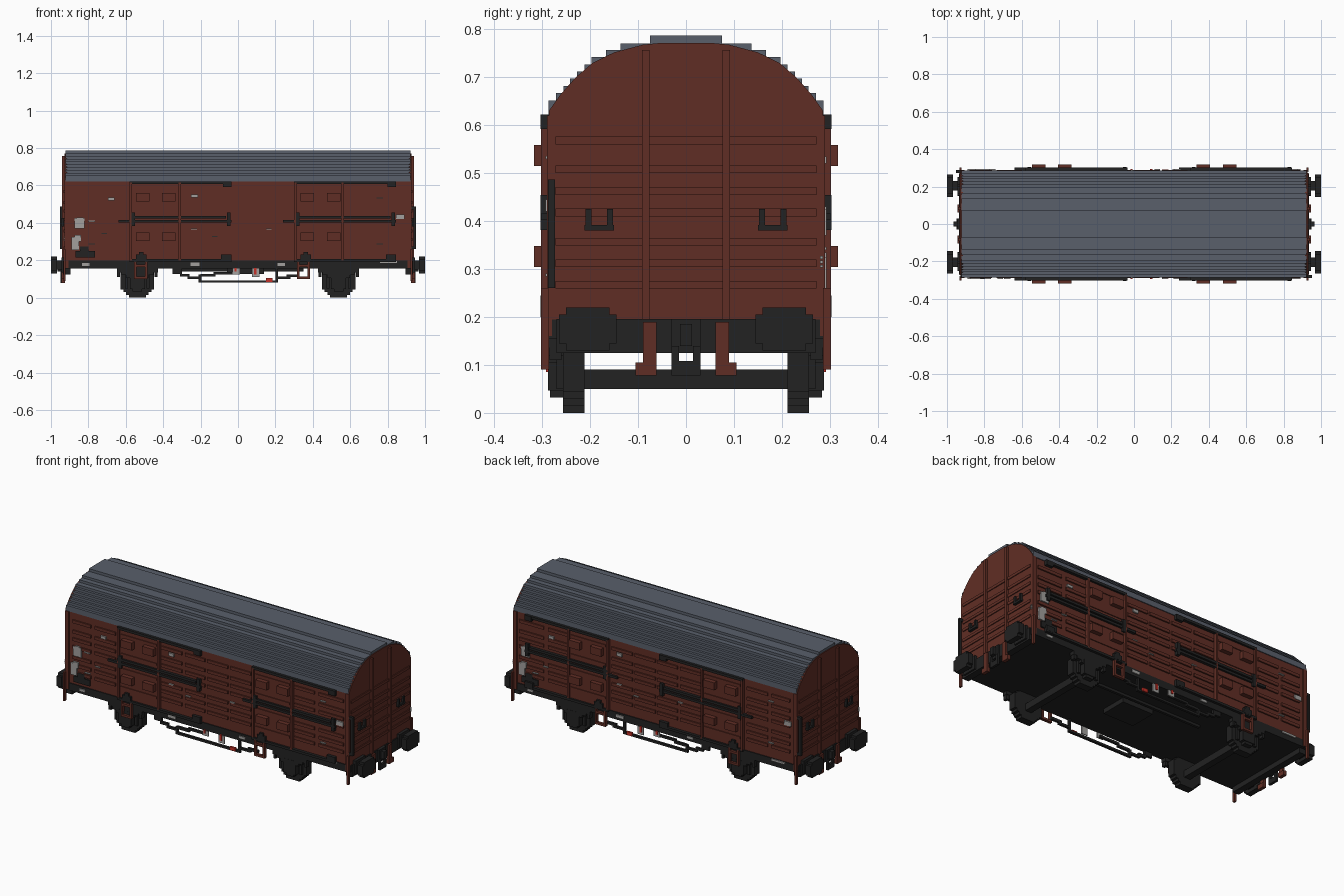
import bpy, bmesh, math

if "Cube" in bpy.data.objects:
    bpy.data.objects.remove(bpy.data.objects["Cube"])


def material(name, rgb):
    m = bpy.data.materials.new(name)
    m.use_nodes = True
    m.diffuse_color = (*rgb, 1)
    bsdf = m.node_tree.nodes["Principled BSDF"]
    bsdf.inputs["Base Color"].default_value = (*rgb, 1)
    bsdf.inputs["Roughness"].default_value = 0.8
    return m


BROWN = material("oxide brown", (0.118, 0.027, 0.018))
ROOF = material("slate roof", (0.100, 0.115, 0.147))
BLACK = material("iron black", (0.016, 0.016, 0.016))
GREY = material("label grey", (0.36, 0.35, 0.34))
RED = material("signal red", (0.55, 0.03, 0.02))


def finish(name, bm, mat):
    bmesh.ops.recalc_face_normals(bm, faces=bm.faces)
    me = bpy.data.meshes.new(name)
    bm.to_mesh(me)
    bm.free()
    me.materials.append(mat)
    ob = bpy.data.objects.new(name, me)
    bpy.context.scene.collection.objects.link(ob)


def boxes(name, mat, items):
    """One object from boxes given as (x0, x1, y0, y1, z0, z1)."""
    bm = bmesh.new()
    for x0, x1, y0, y1, z0, z1 in items:
        vs = bmesh.ops.create_cube(bm, size=1)["verts"]
        for v in vs:
            v.co.x = x1 if v.co.x > 0 else x0
            v.co.y = y1 if v.co.y > 0 else y0
            v.co.z = z1 if v.co.z > 0 else z0
    finish(name, bm, mat)


def prism(name, mat, half, x0, x1):
    """Extrude a half outline of (y, z), mirrored in y, along x."""
    pts = half + [(-y, z) for y, z in reversed(half)]
    bm = bmesh.new()
    f = bm.faces.new([bm.verts.new((x0, y, z)) for y, z in pts])
    r = bmesh.ops.extrude_face_region(bm, geom=[f])
    vs = [v for v in r["geom"] if isinstance(v, bmesh.types.BMVert)]
    bmesh.ops.translate(bm, verts=vs, vec=(x1 - x0, 0, 0))
    finish(name, bm, mat)


def both_y(items):
    return items + [(a, b, -d, -c, e, f) for a, b, c, d, e, f in items]


def both_x(items):
    return items + [(-b, -a, c, d, e, f) for a, b, c, d, e, f in items]


def turned(items):
    """Add the copy turned half round about z."""
    return items + [(-b, -a, -d, -c, e, f) for a, b, c, d, e, f in items]


def disc_rows(r, step=0.015):
    """Rows (half width, z0, z1) of a stepped disc."""
    n = int(r / step)
    rows = []
    for i in range(-n, n):
        mid = (i + 0.5) * step
        w = math.ceil(math.sqrt(r * r - mid * mid) / step - 0.3) * step
        rows.append((w, i * step, (i + 1) * step))
    return rows


# Stepped barrel roof: (half width, top)
steps = [(0.287, 0.652), (0.271, 0.667), (0.256, 0.682), (0.242, 0.697),
         (0.227, 0.712), (0.212, 0.727), (0.197, 0.742), (0.167, 0.757),
         (0.137, 0.771), (0.075, 0.787)]
outline = [(0.287, 0.62)]
for i, (w, z) in enumerate(steps):
    outline.append((w, z))
    if i + 1 < len(steps):
        outline.append((steps[i + 1][0], z))
prism("roof", ROOF, outline, -0.923, 0.923)

# Body and end walls with a rounded top
prism("body", BROWN, [(0.282, 0.19), (0.282, 0.63)], -0.92, 0.92)
end = [(0.286, 0.195), (0.286, 0.63), (0.262, 0.664), (0.23, 0.70), (0.195, 0.73),
       (0.15, 0.752), (0.09, 0.768), (0.05, 0.772)]
for name, x0, x1 in (("left_end_wall", 0.915, 0.928), ("right_end_wall", -0.928, -0.915)):
    prism(name, BROWN, end, x0, x1)

# Horizontal boards and posts of the ends
rib_z = [0.267, 0.312, 0.357, 0.418, 0.463, 0.508, 0.568]
ribs = []
for z in rib_z:
    for y0, y1 in ((-0.272, -0.092), (-0.076, 0.076), (0.092, 0.272)):
        ribs.append((0.928, 0.933, y0, y1, z - 0.008, z + 0.008))
boxes("end_ribs", BROWN, both_x(ribs))
boxes("end_posts", BROWN, both_x(both_y([(0.926, 0.941, 0.076, 0.092, 0.195, 0.757)])))

# Side ribs in columns
cols = [(-0.88, -0.76), (-0.735, -0.6), (-0.3, -0.165), (-0.145, -0.015),
        (0.0, 0.135), (0.15, 0.285), (0.57, 0.7), (0.73, 0.89)]
boxes("side_ribs", BROWN, both_y([(a, b, 0.28, 0.29, z - 0.009, z + 0.009)
                                  for a, b in cols for z in rib_z]))
boxes("side_edges", BROWN, both_x(both_y([
    (0.905, 0.928, 0.28, 0.29, 0.16, 0.62),
    (0.922, 0.933, 0.286, 0.302, 0.09, 0.26)])))

# Sliding doors with vent covers
DOORS = [(-0.58, -0.305), (0.3, 0.565)]
doors, vents = [], []
for a, b in DOORS:
    doors += [(a, b, 0.28, 0.291, 0.2, 0.62)]
    doors += [(x, x + 0.012, 0.285, 0.302, 0.2, 0.615) for x in (a, b - 0.012)]
    doors += [(a + 0.02, b - 0.02, 0.285, 0.296, z - 0.006, z + 0.006)
              for z in (0.267, 0.375, 0.463, 0.575)]
    for x in (a + 0.035, a + 0.175):
        vents += [(x, x + 0.072, 0.285, 0.317, z, z + 0.044) for z in (0.304, 0.515)]
boxes("sliding_doors", BROWN, both_y(doors))
boxes("vent_covers", BROWN, both_y(vents))

# Door rails, latch bars and brackets
rails = []
for a, b in ((-0.58, -0.035), (0.3, 0.845)):
    rails += [(a, b, 0.285, 0.302, 0.607, 0.622),
              (b - 0.045, b, 0.285, 0.303, 0.592, 0.622),
              (a - 0.06, b, 0.285, 0.302, 0.402, 0.416),
              (a, b - 0.03, 0.285, 0.302, 0.424, 0.438),
              (a, b, 0.285, 0.302, 0.192, 0.206)]
    rails += [(x, x + 0.02, 0.285, 0.304, 0.382, 0.455) for x in (a + 0.01, b - 0.025)]
    rails += [(x, x + 0.055, 0.285, 0.303, 0.2, 0.23) for x in (a + 0.035, b - 0.055)]
    rails += [(a + 0.05, a + 0.075, 0.285, 0.303, 0.215, 0.245)]
boxes("door_rails", BLACK, both_y(rails))

# Underframe, headstocks and floor beams
boxes("underframe", BLACK, both_x([(0, 0.928, -0.287, 0.287, 0.155, 0.198)]))
boxes("headstocks", BLACK, both_x([
    (0.895, 0.935, -0.27, 0.27, 0.125, 0.196),
    (0.93, 0.945, -0.03, 0.03, 0.125, 0.196),
    (0.93, 0.965, -0.013, 0.013, 0.14, 0.185),
    (0.935, 0.95, -0.03, -0.015, 0.085, 0.14),
    (0.935, 0.95, 0.015, 0.03, 0.085, 0.14),
    (0.935, 0.95, -0.03, 0.03, 0.078, 0.108)]))

# Buffers
buf = []
for y in (-0.205, 0.205):
    for w, a, b in disc_rows(0.055):
        buf.append((0.968, 1.0, y - w, y + w, 0.175 + a, 0.175 + b))
    buf += [(0.93, 0.97, y - 0.025, y + 0.025, 0.15, 0.2),
            (0.925, 0.945, y - 0.045, y + 0.045, 0.135, 0.215)]
boxes("buffers", BLACK, both_x(buf))

# Wheels, axles, springs and axle boxes
wheels, springs = [], []
for x in (-0.538, 0.538):
    for w, a, b in disc_rows(0.09):
        wheels.append((x - w, x + w, 0.212, 0.257, 0.09 + a, 0.09 + b))
    springs += [(x - 0.04, x + 0.04, 0.25, 0.288, 0.047, 0.13),
                (x - 0.025, x + 0.025, 0.25, 0.284, 0.032, 0.05),
                (x - 0.06, x + 0.06, 0.255, 0.287, 0.105, 0.122),
                (x - 0.085, x + 0.085, 0.255, 0.287, 0.12, 0.137),
                (x - 0.11, x + 0.11, 0.255, 0.287, 0.135, 0.157)]
    for s in (-1, 1):
        springs += [(x + s * 0.058 - 0.008, x + s * 0.058 + 0.008, 0.25, 0.27, 0.05, 0.16),
                    (x + s * 0.1 - 0.008, x + s * 0.1 + 0.008, 0.26, 0.285, 0.11, 0.16)]
boxes("wheels", BLACK, both_y(wheels))
boxes("springs_and_axle_boxes", BLACK, both_y(springs))
boxes("axles", BLACK, [(x - 0.02, x + 0.02, -0.22, 0.22, 0.05, 0.09) for x in (-0.538, 0.538)])

# Truss rods and brake gear under the floor
truss = [(-0.2, 0.21, 0.27, 0.284, 0.08, 0.093), (-0.21, -0.195, 0.27, 0.284, 0.08, 0.125),
         (-0.27, -0.2, 0.27, 0.284, 0.1, 0.113), (-0.31, -0.26, 0.27, 0.284, 0.113, 0.128),
         (-0.35, -0.3, 0.27, 0.284, 0.128, 0.16), (0.2, 0.213, 0.27, 0.284, 0.08, 0.16),
         (0.2, 0.28, 0.27, 0.284, 0.1, 0.113), (0.26, 0.33, 0.27, 0.284, 0.11, 0.125),
         (-0.2, -0.12, 0.27, 0.284, 0.113, 0.128), (-0.13, 0.0, 0.27, 0.284, 0.125, 0.138)]
boxes("truss_rods", BLACK, both_y(truss))
boxes("brake_gear", BLACK, [(-0.06, 0.14, -0.08, 0.08, 0.128, 0.16),
                            (-0.35, 0.35, 0.1, 0.115, 0.14, 0.16)])
boxes("brake_plates", GREY, both_y([(-0.03, 0.01, 0.284, 0.29, 0.125, 0.155),
                                    (0.075, 0.115, 0.284, 0.29, 0.11, 0.155)]))
boxes("brake_levers", RED, both_y([(0.15, 0.185, 0.28, 0.292, 0.085, 0.105),
                                   (0.085, 0.098, 0.288, 0.295, 0.125, 0.16),
                                   (-0.02, -0.008, 0.288, 0.295, 0.14, 0.16)]))

# Brown foot steps below the doors
foot = []
for x in (-0.52, 0.35):
    foot += [(x - 0.035, x - 0.022, 0.285, 0.302, 0.1, 0.195),
             (x + 0.022, x + 0.035, 0.285, 0.302, 0.1, 0.195),
             (x - 0.035, x + 0.035, 0.285, 0.302, 0.1, 0.113),
             (x - 0.035, x + 0.035, 0.285, 0.302, 0.165, 0.178)]
boxes("foot_steps", BROWN, both_y(foot))

# Brake hoses and end handles
boxes("brake_hoses", BROWN, both_x(both_y([(0.93, 0.945, 0.062, 0.09, 0.09, 0.19),
                                           (0.925, 0.945, 0.062, 0.105, 0.078, 0.105)])))
hand = [(0.93, 0.945, 0.15, 0.212, 0.38, 0.392)]
hand += [(0.93, 0.945, y, y + 0.013, 0.38, 0.425) for y in (0.152, 0.197)]
boxes("end_handles", BLACK, both_x(both_y(hand)))
boxes("corner_grab_rails", BLACK, turned([(0.938, 0.952, -0.288, -0.273, 0.26, 0.487),
                                          (0.925, 0.94, -0.288, -0.273, 0.26, 0.275),
                                          (0.925, 0.94, -0.288, -0.273, 0.472, 0.487)]))

# Label plates: (x0, x1, z0, z1), repeated turned on the far side
labels = [(-0.875, -0.82, 0.37, 0.425), (-0.86, -0.83, 0.405, 0.43), (-0.89, -0.85, 0.255, 0.325),
          (-0.875, -0.84, 0.3, 0.335), (-0.8, -0.765, 0.405, 0.413), (-0.695, -0.66, 0.52, 0.535),
          (-0.25, -0.215, 0.535, 0.553), (-0.8, -0.765, 0.285, 0.29), (-0.73, -0.7, 0.34, 0.346),
          (-0.25, -0.22, 0.365, 0.371), (0.15, 0.18, 0.365, 0.371), (-0.14, -0.11, 0.325, 0.33),
          (0.845, 0.89, 0.42, 0.445), (0.74, 0.775, 0.53, 0.536), (0.74, 0.775, 0.285, 0.291),
          (-0.255, -0.205, 0.17, 0.188), (-0.835, -0.795, 0.17, 0.185), (0.21, 0.25, 0.17, 0.185),
          (0.76, 0.85, 0.185, 0.197)]
boxes("label_plates", GREY, turned([(a, b, -0.293, -0.284, c, d) for a, b, c, d in labels]))
boxes("dark_panel", BLACK, turned([(-0.87, -0.765, -0.2915, -0.283, 0.215, 0.25),
                                   (-0.845, -0.80, -0.2915, -0.283, 0.25, 0.275)]))
boxes("end_labels", GREY, turned([(0.928, 0.934, 0.279, 0.286, z, z + 0.006)
                                  for z in (0.303, 0.312, 0.321)]))
